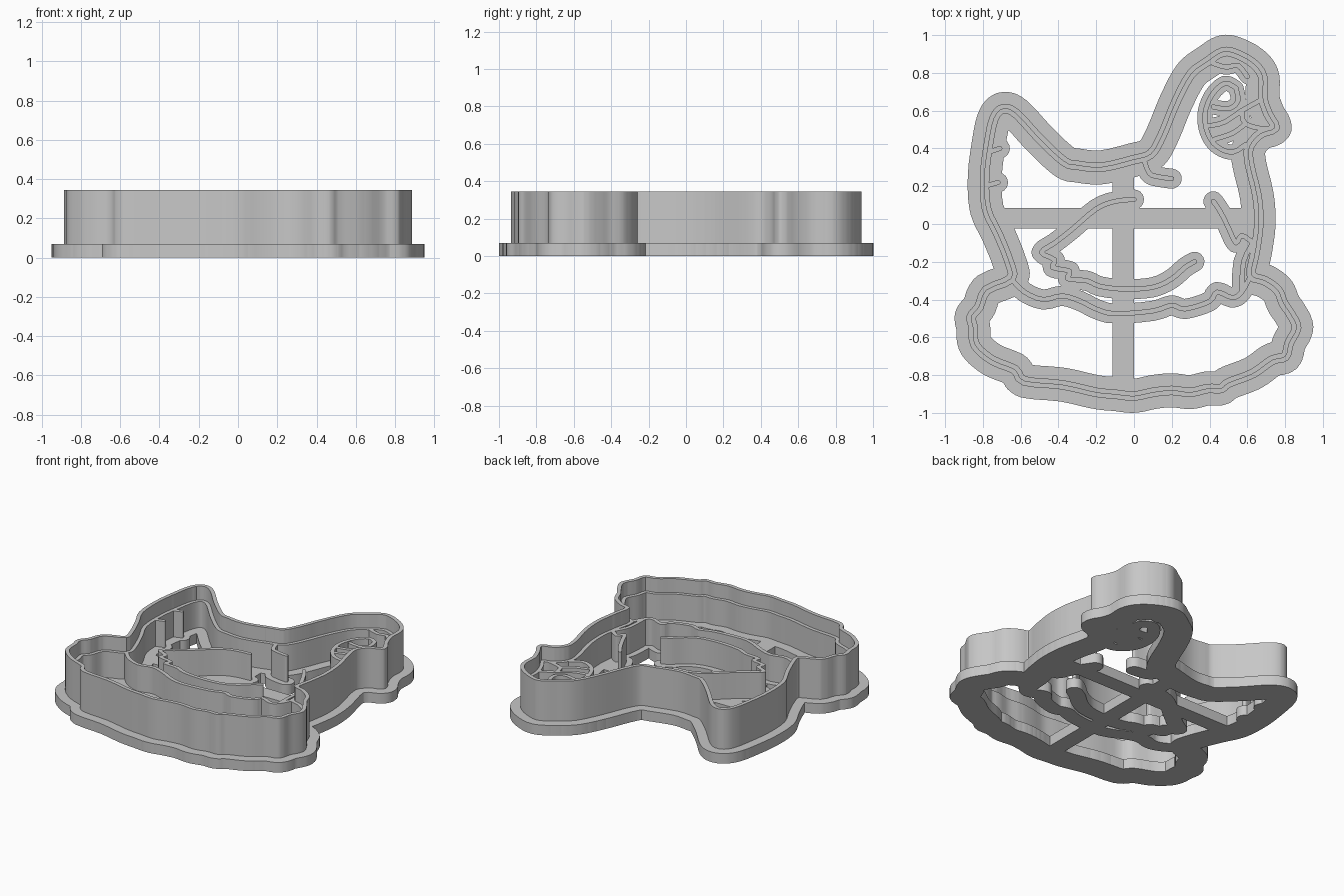
import bpy, bmesh, math
from mathutils import Vector
from mathutils.geometry import delaunay_2d_cdt

cube = bpy.data.objects.get("Cube")
if cube:
    bpy.data.objects.remove(cube, do_unlink=True)

BASE_TOP, STAMP_TOP, RIM_TOP = 0.07, 0.25, 0.345

grey = bpy.data.materials.new("plain grey plastic")
grey.use_nodes = True
grey.diffuse_color = (0.57, 0.57, 0.57, 1)
grey.node_tree.nodes["Principled BSDF"].inputs["Base Color"].default_value = (0.57, 0.57, 0.57, 1)


def smooth_path(points, closed=False, steps=3):
    """Round a path by passing a Catmull-Rom spline through its points."""
    pts = [Vector(p) for p in points]
    count = len(pts)
    result = []
    for i in range(count if closed else count - 1):
        if closed:
            a, b, c, d = (pts[(i + k) % count] for k in (-1, 0, 1, 2))
        else:
            a, b, c, d = (pts[min(max(i + k, 0), count - 1)] for k in (-1, 0, 1, 2))
        for s in range(steps):
            t = s / steps
            result.append(0.5 * (2 * b + (c - a) * t + (2 * a - 5 * b + 4 * c - d) * t * t
                                 + (3 * b - a - 3 * c + d) * t ** 3))
    result.append(result[0].copy() if closed else pts[-1])
    return result


def capsules(path, radius, cap_steps=8):
    """Return one round-ended outline for each segment of a path."""
    shapes = []
    for a, b in zip(path, path[1:]):
        direction = b - a
        heading = math.atan2(direction.y, direction.x)
        shape = []
        for centre, turn in ((b, -math.pi / 2), (a, math.pi / 2)):
            for k in range(cap_steps + 1):
                angle = heading + turn + math.pi * k / cap_steps
                shape.append(centre + radius * Vector((math.cos(angle), math.sin(angle))))
        shapes.append(shape)
    return shapes


def slab(name, shapes, bottom, top, keep_outside=None):
    """Merge flat anticlockwise outlines into one region and raise it to a solid."""
    polygons = ([keep_outside] if keep_outside else []) + shapes
    verts, faces = [], []
    for polygon in polygons:
        faces.append(list(range(len(verts), len(verts) + len(polygon))))
        verts.extend(polygon)
    out_verts, _, out_faces, _, _, sources = delaunay_2d_cdt(verts, [], faces, 1, 1e-5)
    bm = bmesh.new()
    bm_verts = [bm.verts.new((v.x, v.y, bottom)) for v in out_verts]
    for face, source in zip(out_faces, sources):
        # Holes belong to no outline
        if source and not (keep_outside and 0 in source):
            bm.faces.new([bm_verts[i] for i in face])
    bmesh.ops.delete(bm, geom=[v for v in bm.verts if not v.link_faces], context='VERTS')
    bmesh.ops.remove_doubles(bm, verts=bm.verts[:], dist=0.0015)
    raised = bmesh.ops.extrude_face_region(bm, geom=bm.faces[:], use_keep_orig=True)
    moved = [g for g in raised["geom"] if isinstance(g, bmesh.types.BMVert)]
    bmesh.ops.translate(bm, verts=moved, vec=(0, 0, top - bottom))
    bmesh.ops.recalc_face_normals(bm, faces=bm.faces[:])
    mesh = bpy.data.meshes.new(name)
    bm.to_mesh(mesh)
    bm.free()
    mesh.materials.append(grey)
    obj = bpy.data.objects.new(name, mesh)
    bpy.context.collection.objects.link(obj)
    bpy.ops.object.select_all(action='DESELECT')
    obj.select_set(True)
    bpy.context.view_layer.objects.active = obj
    bpy.ops.object.shade_smooth_by_angle(angle=math.radians(30))


def rectangle(x0, x1, y0, y1):
    return [Vector(p) for p in ((x0, y0), (x1, y0), (x1, y1), (x0, y1))]


def outlines(paths, radius):
    return [shape for path in paths for shape in capsules(path, radius)]


# Outer contour: tail, back, head, beak and breast of the hen, then the nest
hen = [(-.66, -.2), (-.72, -.05), (-.78, .08), (-.79, .25), (-.77, .42), (-.74, .56),
       (-.69, .61), (-.62, .58), (-.5, .45), (-.37, .33), (-.3, .31), (-.17, .3),
       (0, .34), (.09, .37), (.15, .47), (.22, .64), (.3, .79), (.39, .86),
       (.47, .91), (.54, .9), (.63, .85), (.68, .78), (.68, .67), (.71, .58),
       (.745, .51), (.67, .48), (.61, .41), (.61, .32), (.65, .15), (.66, 0),
       (.64, -.15), (.62, -.27)]
nest = [(.69, -.3), (.76, -.35), (.79, -.42), (.83, -.48), (.86, -.55), (.82, -.63),
        (.8, -.7), (.73, -.72), (.63, -.79), (.5, -.84), (.46, -.87), (.39, -.87),
        (.3, -.89), (.2, -.88), (.1, -.89), (0, -.91), (-.1, -.9), (-.2, -.89),
        (-.38, -.85), (-.58, -.83), (-.63, -.77), (-.75, -.72), (-.84, -.64), (-.85, -.55),
        (-.86, -.49), (-.82, -.44), (-.78, -.35), (-.65, -.29)]
outline = smooth_path(hen + nest, closed=True)

# Inner drawing strokes
wing = [(0, .13), (-.1, .12), (-.2, .08), (-.33, -.03), (-.42, -.1), (-.49, -.15),
        (-.42, -.19), (-.43, -.23), (-.34, -.25), (-.35, -.29), (-.25, -.3), (-.18, -.33),
        (-.05, -.345), (.1, -.335), (.2, -.29), (.27, -.23), (.32, -.2)]
nest_edge = [(-.65, -.29), (-.58, -.36), (-.48, -.4), (-.38, -.38), (-.28, -.41), (-.2, -.45),
             (-.1, -.475), (.1, -.46), (.2, -.43), (.27, -.45), (.4, -.41), (.44, -.36),
             (.52, -.39), (.57, -.36), (.62, -.27)]
breast = [(.42, .12), (.46, .06), (.5, -.02), (.54, -.1), (.57, -.06), (.63, -.1)]
leg = [(.63, -.1), (.58, -.2), (.57, -.36)]
neck_spur = [(.05, .35), (.08, .27), (.13, .25), (.2, .24)]
tail_spurs = [[(-.77, .38), (-.71, .4)], [(-.79, .2), (-.72, .22)]]
strokes = [smooth_path(p) for p in (wing, nest_edge, breast, leg, neck_spur, *tail_spurs)]

# Face strokes: cheek and wattle loop, eye side, beak root and comb
cheek = [(.54, .72), (.48, .745), (.41, .68), (.375, .58), (.39, .48), (.44, .41),
         (.52, .38), (.59, .42)]
eye_side = [(.54, .72), (.55, .65), (.5, .61), (.42, .62)]
beak_root = [(.4, .52), (.48, .54), (.57, .6), (.66, .65)]
beak_line = [(.57, .6), (.59, .53), (.7, .5)]
wattle = [(.59, .53), (.52, .48), (.43, .45)]
comb = [(.42, .85), (.49, .83), (.55, .84), (.6, .78)]
face = [smooth_path(p) for p in (cheek, eye_side, beak_root, beak_line, wattle, comb)]

# Flat base flange with the two crossing support bars
bars = [rectangle(-.74, .64, -.025, .085), rectangle(-.115, 0, -.87, .31)]
slab("base_flange", outlines([outline], .09) + outlines(strokes, .053)
     + outlines(face, .04) + bars, 0, BASE_TOP)

# Low embossing walls, and the taller cutting rim around their outside
slab("embossing_walls", outlines([outline], .024) + outlines(strokes + face, .013),
     BASE_TOP - .02, STAMP_TOP)
slab("cutting_rim", outlines([outline], .026), BASE_TOP - .02, RIM_TOP,
     keep_outside=outline[:0:-1])
